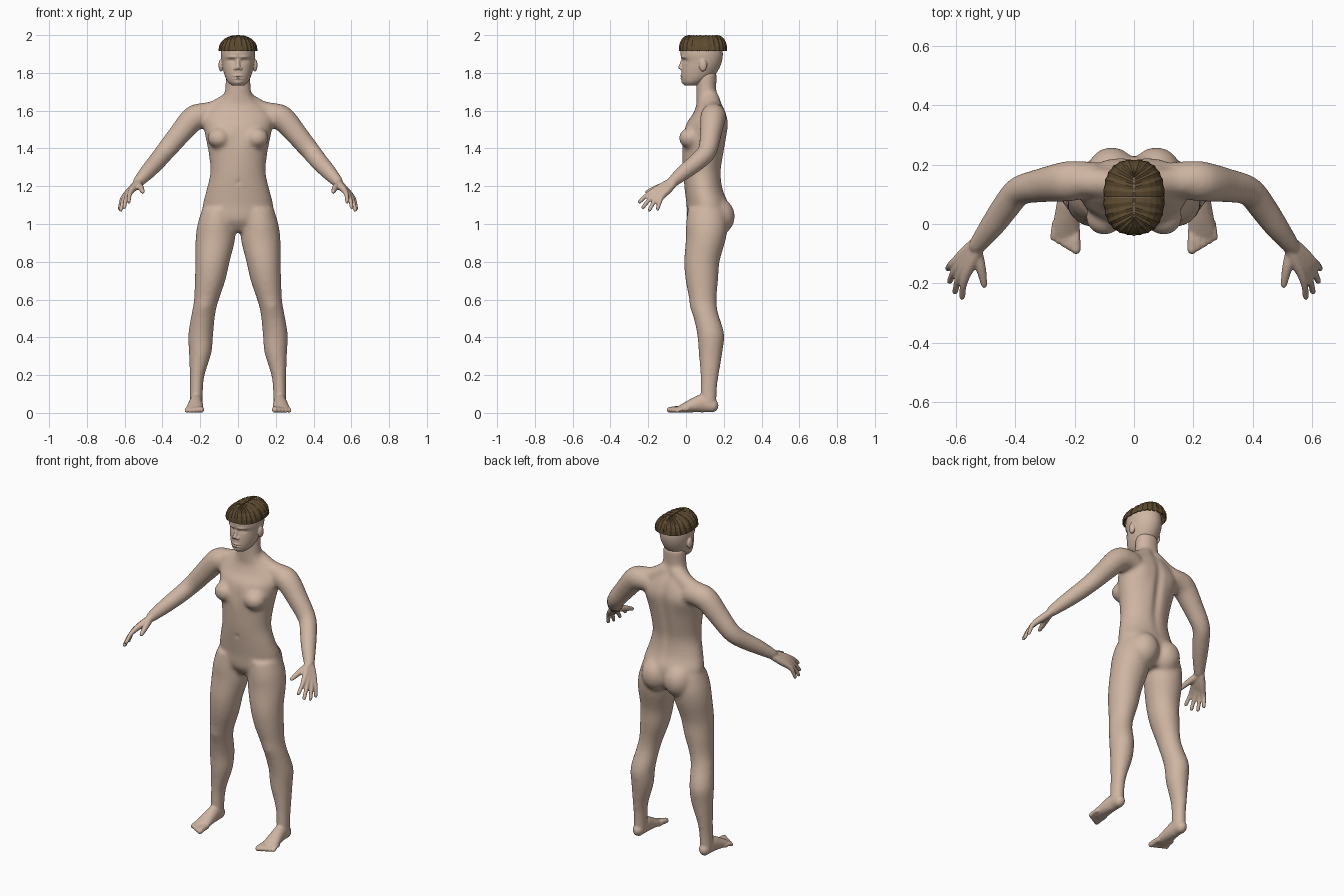
import bpy, bmesh, math
from mathutils import Vector, Matrix

if "Cube" in bpy.data.objects:
    bpy.data.objects.remove(bpy.data.objects["Cube"])


def material(name, colour):
    mat = bpy.data.materials.new(name)
    mat.use_nodes = True
    mat.diffuse_color = (*colour, 1)
    bsdf = next(n for n in mat.node_tree.nodes if n.type == 'BSDF_PRINCIPLED')
    bsdf.inputs["Base Color"].default_value = (*colour, 1)
    bsdf.inputs["Roughness"].default_value = 0.8
    return mat


skin = material("warm skin", (0.62, 0.46, 0.36))
hair_brown = material("dark brown hair", (0.11, 0.07, 0.03))


def spline(rows, steps=5):
    """Smoothly interpolate rows of x, y, z and two radii."""
    pts = [Vector(r) for r in rows]
    pts = [pts[0]] + pts + [pts[-1]]
    out = []
    for a, b, c, d in zip(pts, pts[1:], pts[2:], pts[3:]):
        for k in range(steps):
            t = k / steps
            out.append((b * 2 + (c - a) * t + (a * 2 - b * 5 + c * 4 - d) * t**2
                        + (b * 3 - a - c * 3 + d) * t**3) * 0.5)
    return out + [pts[-1]]


def tube(bm, rows, side=1, level=False, sides=28):
    """Loft ellipses along a path; level keeps every section horizontal."""
    pts = spline(rows)
    rings = []
    for i, p in enumerate(pts):
        centre = Vector(p[:3])
        if level:
            rings.append((centre, Vector((p[3], 0, 0)), Vector((0, p[4], 0))))
            continue
        ahead, behind = pts[min(i + 1, len(pts) - 1)], pts[max(i - 1, 0)]
        along = (Vector(ahead[:3]) - Vector(behind[:3])).normalized()
        u = along.cross(Vector((0, 0, 1))).normalized()
        w = u.cross(along)
        ring = [(centre, u * p[3], w * p[4])]
        # Rounded ends
        for end, sign in ((0, -1), (len(pts) - 1, 1)):
            if i == end:
                caps = [(centre + along * sign * p[4] * math.sin(q),
                         u * p[3] * math.cos(q), w * p[4] * math.cos(q))
                        for q in (0.5, 1.0, 1.4)]
                ring = ring + caps if sign > 0 else caps[::-1] + ring
        rings += ring
    loops = []
    for c, u, w in rings:
        loop = []
        for k in range(sides):
            q = math.tau * k / sides
            v = c + u * math.cos(q) + w * math.sin(q)
            loop.append(bm.verts.new((v.x * side, v.y, v.z)))
        loops.append(loop)
    for a, b in zip(loops, loops[1:]):
        for k in range(sides):
            n = (k + 1) % sides
            bm.faces.new((a[k], a[n], b[n], b[k]))
    bm.faces.new(loops[0])
    bm.faces.new(loops[-1])


def ball(bm, centre, radii, side=1):
    x, y, z = centre
    bmesh.ops.create_uvsphere(bm, u_segments=28, v_segments=18, radius=1,
                              matrix=Matrix.Translation((x * side, y, z)) @ Matrix.Diagonal((*radii, 1)))


def fuse(name, bm, voxel, passes):
    """Merge overlapping volumes into one smooth skin."""
    bmesh.ops.recalc_face_normals(bm, faces=bm.faces)
    mesh = bpy.data.meshes.new(name)
    bm.to_mesh(mesh)
    bm.free()
    obj = bpy.data.objects.new(name, mesh)
    bpy.context.collection.objects.link(obj)
    remesh = obj.modifiers.new("fuse", 'REMESH')
    remesh.mode = 'VOXEL'
    remesh.voxel_size = voxel
    relax = obj.modifiers.new("relax", 'SMOOTH')
    relax.factor = 0.5
    relax.iterations = passes
    bpy.context.view_layer.update()
    done = obj.evaluated_get(bpy.context.evaluated_depsgraph_get())
    obj.data = bpy.data.meshes.new_from_object(done)
    obj.modifiers.clear()
    obj.data.materials.clear()
    obj.data.materials.append(skin)
    obj.data.shade_smooth()
    return obj


def sculpt(obj, facing, dents):
    """Press in (or raise, if negative) soft symmetric spots: x, z, width, height, depth."""
    for v in obj.data.vertices:
        if (v.co.y - 0.08) * facing > 0:
            x, z = abs(v.co.x), v.co.z
            v.co.y -= facing * sum(
                d * math.exp(-((x - cx) / sx)**2 - ((z - cz) / sz)**2)
                for cx, cz, sx, sz, d in dents)


# Torso and neck
bm = bmesh.new()
tube(bm, [(0, .12, .96, .09, .07), (0, .115, 1.02, .17, .105), (0, .115, 1.1, .186, .112),
          (0, .095, 1.18, .167, .102), (0, .085, 1.27, .147, .102), (0, .09, 1.36, .153, .11),
          (0, .098, 1.45, .17, .117), (0, .112, 1.53, .185, .112), (0, .125, 1.58, .18, .09),
          (0, .125, 1.63, .13, .07), (0, .115, 1.66, .09, .06), (0, .108, 1.7, .07, .054),
          (0, .108, 1.8, .066, .056)], level=True, sides=40)

for side in (1, -1):
    # Trapezius, chest and buttocks
    tube(bm, [(.03, .13, 1.66, .05, .05), (.12, .14, 1.605, .05, .05), (.2, .145, 1.585, .055, .055)], side)
    ball(bm, (.1, .022, 1.455), (.062, .06, .055), side)
    ball(bm, (.075, .167, 1.04), (.086, .092, .1), side)
    # Arm
    tube(bm, [(.15, .15, 1.575, .06, .06), (.21, .145, 1.57, .068, .068), (.25, .14, 1.545, .066, .066),
              (.31, .13, 1.475, .058, .059), (.385, .112, 1.385, .05, .052), (.43, .06, 1.33, .048, .048),
              (.48, -.01, 1.275, .042, .042), (.53, -.075, 1.22, .031, .031)], side)
    # Leg
    tube(bm, [(.1, .11, 1.08, .09, .1), (.115, .11, 1, .099, .11), (.12, .105, .92, .105, .106),
              (.135, .084, .8, .091, .094), (.148, .084, .7, .081, .086), (.167, .09, .6, .066, .072),
              (.182, .102, .53, .063, .068), (.197, .13, .42, .066, .072), (.2, .13, .32, .06, .063),
              (.216, .125, .2, .04, .049), (.22, .12, .12, .035, .044), (.222, .118, .03, .036, .044)],
         side, level=True)
core = fuse("body core", bm, .01, 12)
sculpt(core, 1, [(0, 1.42, .025, .2, .014), (.11, 1.52, .05, .06, -.008)])
sculpt(core, -1, [(0, 1.46, .025, .06, .006), (0, 1.22, .01, .012, .006), (.18, .56, .035, .04, -.006)])

# Hands and feet, joined to the core
bm = bmesh.new()
bm.from_mesh(core.data)
bpy.data.objects.remove(core)
wrist_a, wrist_b = Vector((.525, -.085, 1.22)), Vector((.54, -.07, 1.208))
knuckle_a, knuckle_b = Vector((.563, -.167, 1.178)), Vector((.602, -.128, 1.145))
tips = [(.578, -.246, 1.117), (.602, -.228, 1.088), (.62, -.193, 1.075), (.626, -.15, 1.08)]
for side in (1, -1):
    for i, tip in enumerate(tips):
        wrist = wrist_a.lerp(wrist_b, i / 3)
        knuckle = knuckle_a.lerp(knuckle_b, i / 3)
        bend = knuckle.lerp(Vector(tip), .5) + Vector((.004, 0, .006))
        stations = ((wrist, .02), (wrist.lerp(knuckle, .5), .02), (knuckle, .016), (bend, .012), (Vector(tip), .01))
        tube(bm, [(*p, r, r) for p, r in stations], side, sides=16)
    tube(bm, [(.53, -.09, 1.21, .02, .02), (.515, -.15, 1.192, .017, .017),
              (.504, -.205, 1.17, .011, .011)], side, sides=16)
    tube(bm, [(.222, .135, .039, .032, .037), (.222, .09, .05, .035, .048), (.225, .04, .04, .04, .038),
              (.228, -.01, .026, .045, .025), (.229, -.035, .019, .043, .018)], side)
    for i in range(5):
        t = i / 4
        r = .016 - .005 * t
        tube(bm, [(.197 + .068 * t, -.02 + .025 * t, .02, r, r),
                  (.196 + .073 * t, -.055 + .03 * t, .02, r, r),
                  (.195 + .077 * t, -.086 + .04 * t, r, r, r)], side, sides=16)
fuse("body", bm, .0058, 2)

# Head with nose and ears
bm = bmesh.new()
tube(bm, [(0, .03, 1.732, .03, .035), (0, .04, 1.75, .052, .058), (0, .06, 1.78, .068, .085),
          (0, .075, 1.82, .08, .099), (0, .085, 1.86, .087, .105), (0, .083, 1.9, .09, .112),
          (0, .083, 1.94, .084, .105), (0, .083, 1.97, .063, .08), (0, .083, 1.985, .03, .04)],
     level=True, sides=40)
tube(bm, [(0, -.012, 1.88, .01, .01), (0, -.022, 1.85, .01, .01), (0, -.029, 1.83, .013, .012)], sides=16)
for side in (1, -1):
    ball(bm, (.013, -.022, 1.823), (.01, .011, .009), side)
    ball(bm, (.09, .09, 1.84), (.013, .021, .033), side)
head = fuse("head", bm, .0035, 4)
# Eye sockets, eyes, brows, lips, mouth line, chin
sculpt(head, -1, [(.036, 1.864, .018, .01, .011), (.036, 1.862, .012, .006, -.007),
                  (.036, 1.862, .012, .002, .003), (.035, 1.884, .025, .007, -.006),
                  (0, 1.784, .022, .005, -.006), (0, 1.77, .02, .005, -.006),
                  (0, 1.777, .024, .0025, .005), (0, 1.748, .022, .012, -.005)])


# Hair: ridged locks falling from a centre parting to a level rim
def power(value, exponent):
    return math.copysign(abs(value)**exponent, value)


def hair_point(angle, fall, lift):
    rim = Vector((power(math.cos(angle), .8) * .099, power(math.sin(angle), .8) * .123, 0))
    root = Vector((0, rim.y * .6, 0))
    p = root.lerp(rim * (1 + lift * 10), power(math.sin(fall), .9))
    return (p.x, p.y + .09, 1.915 + .08 * power(math.cos(fall), .9) + lift)


bm = bmesh.new()
LOCKS = 24
for i in range(LOCKS):
    middle = math.tau * (i + .5) / LOCKS
    half = math.pi / LOCKS * .97
    rows = []
    for k in range(7):
        fall = math.pi / 2 * max(k / 6, .01)
        rows.append([bm.verts.new(hair_point(middle + half * s, fall, lift))
                     for s, lift in ((-1, 0), (0, .003), (1, 0))])
    for a, b in zip(rows, rows[1:]):
        for j in range(2):
            bm.faces.new((a[j], b[j], b[j + 1], a[j + 1]))
mesh = bpy.data.meshes.new("hair")
bm.to_mesh(mesh)
bm.free()
mesh.materials.append(hair_brown)
hair = bpy.data.objects.new("hair", mesh)
bpy.context.collection.objects.link(hair)
thick = hair.modifiers.new("thickness", 'SOLIDIFY')
thick.thickness = .004
thick.offset = 0
